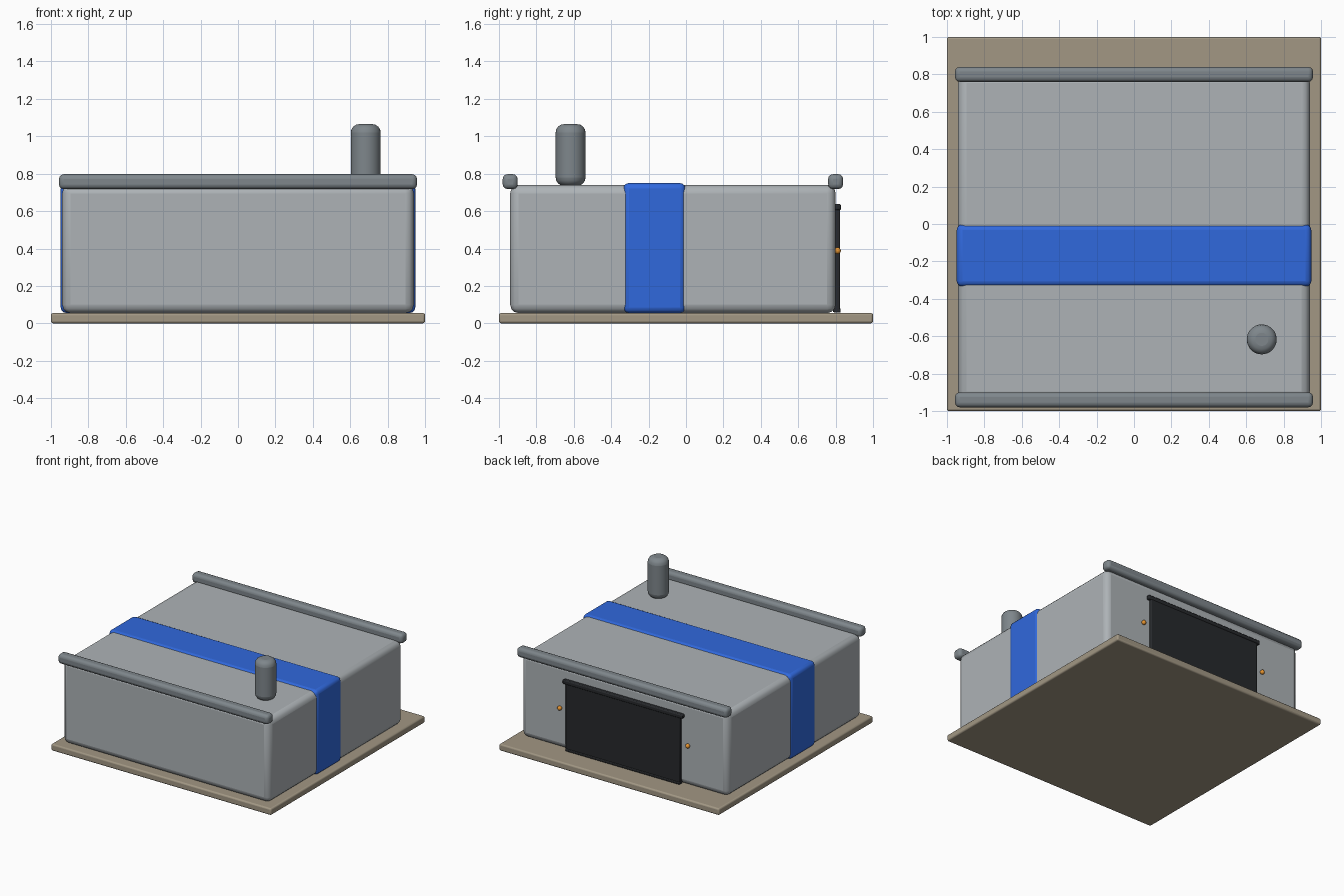
import bpy, math

if "Cube" in bpy.data.objects:
    bpy.data.objects.remove(bpy.data.objects["Cube"])


def material(name, rgb):
    m = bpy.data.materials.new(name)
    m.diffuse_color = (*rgb, 1)
    m.use_nodes = True
    m.node_tree.nodes["Principled BSDF"].inputs["Base Color"].default_value = m.diffuse_color
    return m


tan = material("tan", (0.36, 0.31, 0.23))
wall = material("wall_grey", (0.42, 0.45, 0.47))
slate = material("slate", (0.21, 0.24, 0.26))
blue = material("blue", (0.03, 0.14, 0.72))
black = material("black", (0.02, 0.022, 0.025))
amber = material("amber", (0.8, 0.3, 0.03))


def finish(name, mat, bevel=0, segments=3):
    ob = bpy.context.object
    ob.name = name
    ob.data.materials.append(mat)
    if bevel:
        bpy.ops.object.transform_apply(location=False, rotation=False, scale=True)
        mod = ob.modifiers.new("bevel", 'BEVEL')
        mod.width, mod.segments = bevel, segments
        mod.limit_method = 'ANGLE'
    bpy.ops.object.shade_smooth_by_angle(angle=math.radians(40))
    return ob


def box(name, x, y, z, mat, bevel, segments=3):
    lo, hi = zip(x, y, z)
    bpy.ops.mesh.primitive_cube_add(size=1, location=[(a + b) / 2 for a, b in zip(lo, hi)])
    bpy.context.object.scale = [b - a for a, b in zip(lo, hi)]
    return finish(name, mat, bevel, segments)


# Ground slab, main hall and coloured stripe wrapped round it
box("base_slab", (-1, 1), (-1, 1), (0, 0.055), tan, 0.012)
box("building_body", (-0.94, 0.94), (-0.94, 0.80), (0.055, 0.74), wall, 0.045)
box("blue_band", (-0.948, 0.948), (-0.335, -0.003), (0.055, 0.75), blue, 0.03)

# Roof edge rails, front and back
for side, y in (("front", -0.94), ("back", 0.80)):
    box(side + "_roof_rail", (-0.957, 0.957), (y - 0.04, y + 0.04), (0.718, 0.797), slate, 0.025)

# Chimney
bpy.ops.mesh.primitive_cylinder_add(vertices=32, radius=0.08, depth=0.33,
                                    location=(0.683, -0.617, 0.9))
finish("chimney", slate, 0.045, 4)

# Roller door with its header and bottom bar on the back wall
box("roller_door", (-0.52, 0.52), (0.785, 0.824), (0.06, 0.62), black, 0.006, 2)
box("door_header", (-0.545, 0.545), (0.79, 0.829), (0.605, 0.638), black, 0.008, 2)
box("door_bottom_bar", (-0.52, 0.52), (0.79, 0.827), (0.057, 0.08), black, 0.006, 2)

# Warning lamps either side of the door
for side, x in (("left", 0.582), ("right", -0.582)):
    bpy.ops.mesh.primitive_uv_sphere_add(segments=16, ring_count=10, radius=0.018,
                                         location=(x, 0.81, 0.388))
    finish(side + "_door_lamp", amber)
